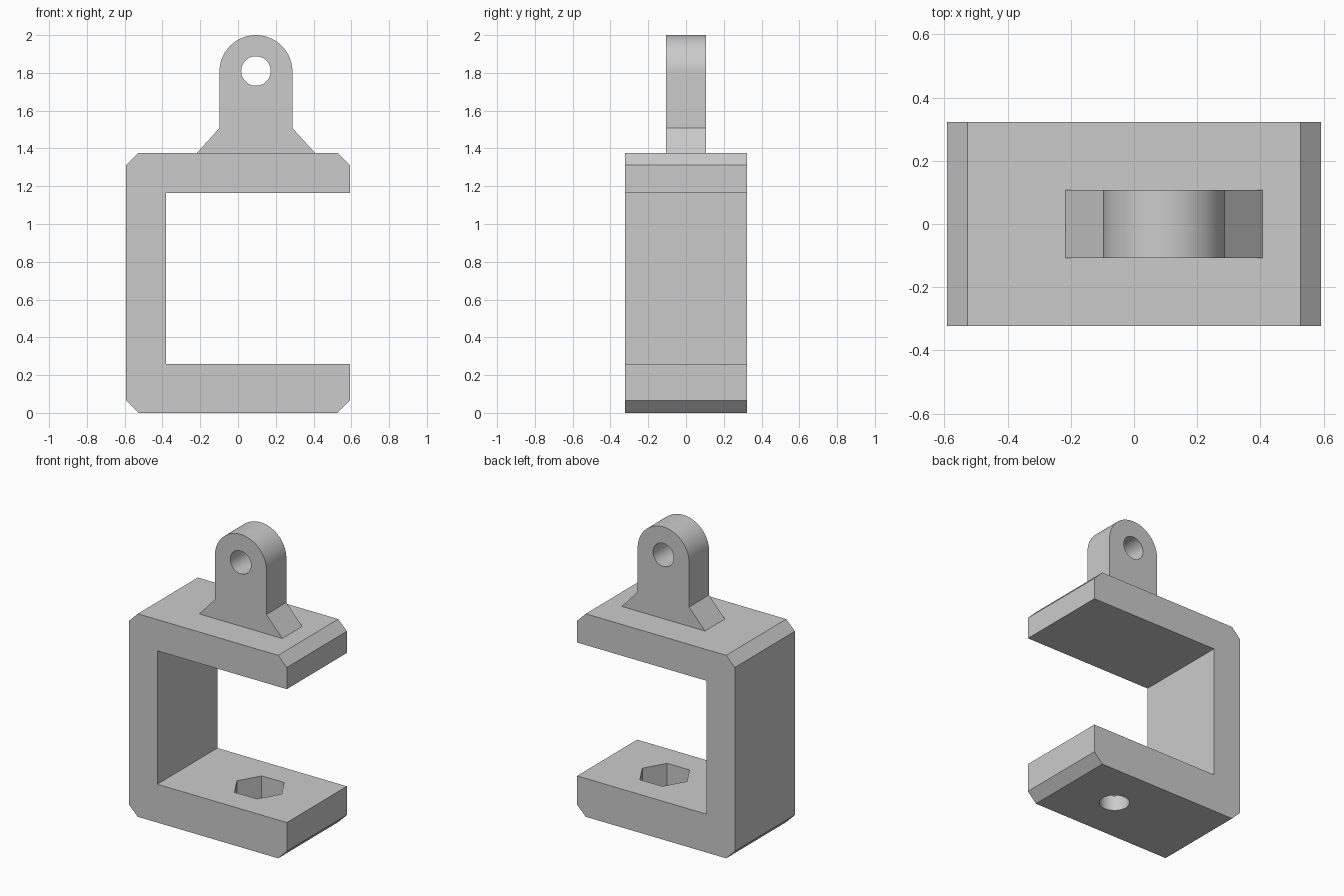
import bpy, bmesh, math
from mathutils import Matrix

if "Cube" in bpy.data.objects:
    bpy.data.objects.remove(bpy.data.objects["Cube"], do_unlink=True)

GREY = (0.6, 0.6, 0.6, 1)
mat = bpy.data.materials.new("plain grey")
mat.use_nodes = True
mat.diffuse_color = GREY
mat.node_tree.nodes["Principled BSDF"].inputs["Base Color"].default_value = GREY


def add_object(name, bm):
    bmesh.ops.recalc_face_normals(bm, faces=bm.faces)
    mesh = bpy.data.meshes.new(name)
    bm.to_mesh(mesh)
    bm.free()
    mesh.materials.append(mat)
    obj = bpy.data.objects.new(name, mesh)
    bpy.context.collection.objects.link(obj)
    return obj


def extrude_profile(name, points, half_depth):
    """Extrude an x-z outline symmetrically along y."""
    bm = bmesh.new()
    face = bm.faces.new([bm.verts.new((x, -half_depth, z)) for x, z in points])
    result = bmesh.ops.extrude_face_region(bm, geom=[face])
    verts = [g for g in result["geom"] if isinstance(g, bmesh.types.BMVert)]
    bmesh.ops.translate(bm, verts=verts, vec=(0, 2 * half_depth, 0))
    return add_object(name, bm)


def cut(target, sides, radius, length, centre, axis="Z"):
    """Cut a prism-shaped hole, then remove the cutter."""
    bm = bmesh.new()
    turn = Matrix.Rotation(math.pi / 2, 4, "X") if axis == "Y" else Matrix()
    bmesh.ops.create_cone(bm, cap_ends=True, segments=sides, radius1=radius,
                          radius2=radius, depth=length,
                          matrix=Matrix.Translation(centre) @ turn)
    if sides == 6:
        # Point two corners of the hexagon along x
        bmesh.ops.rotate(bm, verts=bm.verts, cent=centre,
                         matrix=Matrix.Rotation(math.pi / 6, 3, "Z"))
    cutter = add_object("hole_cutter", bm)
    cutter.hide_render = True
    mod = target.modifiers.new("hole", "BOOLEAN")
    mod.operation = "DIFFERENCE"
    mod.solver = "EXACT"
    mod.object = cutter
    bpy.context.view_layer.objects.active = target
    bpy.ops.object.modifier_apply(modifier=mod.name)
    bpy.data.objects.remove(cutter, do_unlink=True)


# C-shaped clamp body with chamfered outer corners
W, C, TOP = 0.592, 0.065, 1.377
INNER, ARM_LOW, ARM_HIGH = -0.38, 0.26, 1.165
body = extrude_profile("clamp_body", [
    (-W + C, 0), (W - C, 0), (W, C), (W, ARM_LOW),
    (INNER, ARM_LOW), (INNER, ARM_HIGH), (W, ARM_HIGH),
    (W, TOP - C), (W - C, TOP), (-W + C, TOP), (-W, TOP - C), (-W, C)], 0.322)

# Nut pocket and bolt hole in the lower arm
BOLT_X, POCKET = 0.16, 0.155
cut(body, 48, 0.094, 1.0, (BOLT_X, 0, 0))
cut(body, 6, 0.168, 2 * POCKET, (BOLT_X, 0, ARM_LOW))

# Mounting lug with flared foot and rounded top
LUG_X, R, FLARE = 0.095, 0.193, 0.312
LUG_Z = 2 - R
arc = [(LUG_X + R * math.cos(math.pi * i / 40), LUG_Z + R * math.sin(math.pi * i / 40))
       for i in range(41)]
lug = extrude_profile("mounting_lug", [
    (LUG_X - FLARE, TOP), (LUG_X + FLARE, TOP), (LUG_X + R, 1.508),
    *arc, (LUG_X - R, 1.508)], 0.107)
cut(lug, 48, 0.078, 1.0, (LUG_X, 0, 1.81), "Y")

# Smooth the curved surfaces, keep the edges sharp
for obj in (body, lug):
    bpy.ops.object.select_all(action="DESELECT")
    obj.select_set(True)
    bpy.context.view_layer.objects.active = obj
    bpy.ops.object.shade_smooth_by_angle(angle=math.radians(30))
